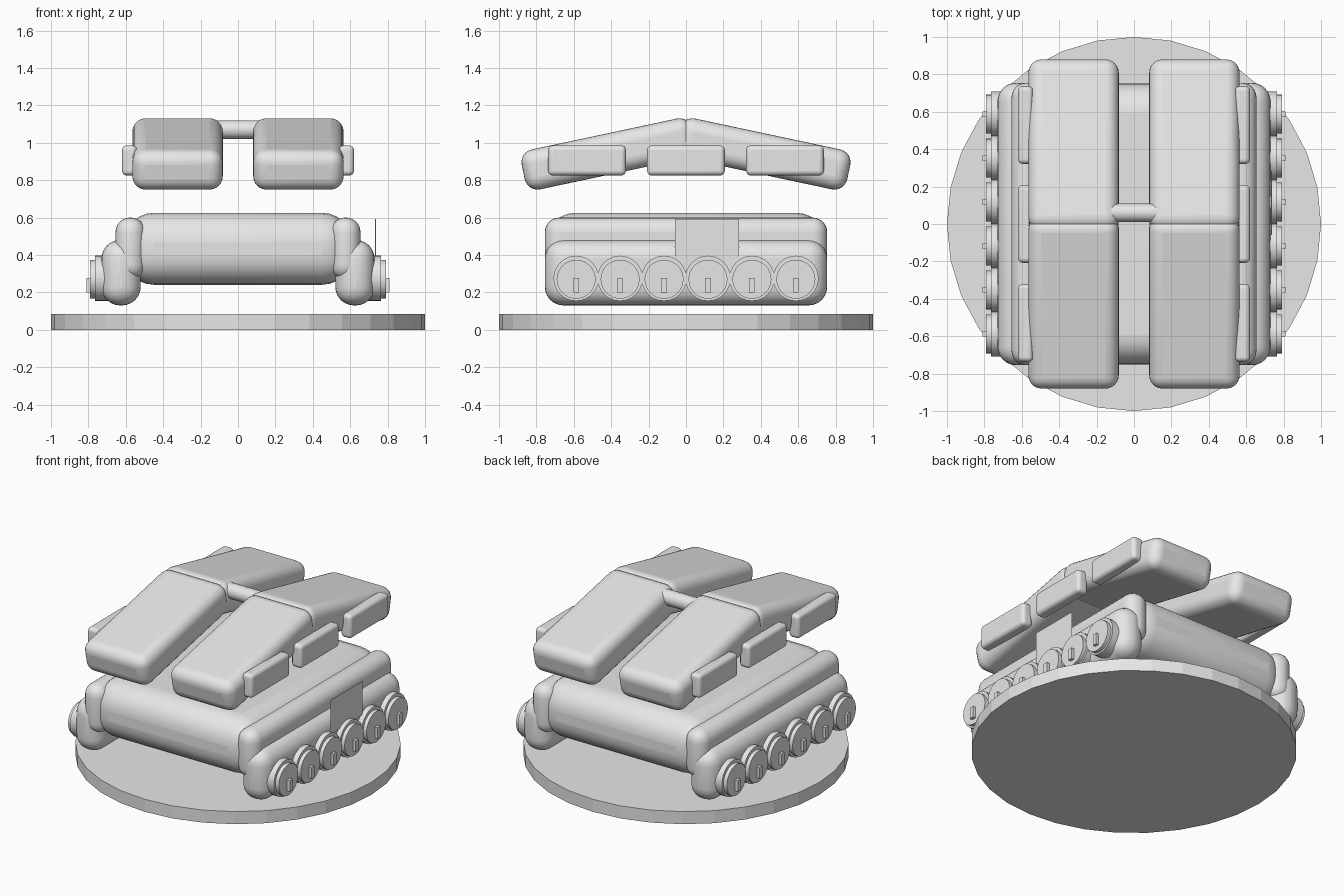
import bpy
import math

cube = bpy.data.objects.get("Cube")
if cube:
    bpy.data.objects.remove(cube, do_unlink=True)

grey = bpy.data.materials.new("light_grey")
grey.use_nodes = True
colour = (0.8, 0.8, 0.8, 1)
grey.diffuse_color = colour
grey.node_tree.nodes["Principled BSDF"].inputs["Base Color"].default_value = colour


def finish(name, smooth=True):
    """Name the active object, bake its scale, colour and shade it."""
    ob = bpy.context.object
    ob.name = name
    bpy.ops.object.transform_apply(location=False, rotation=False, scale=True)
    ob.data.materials.append(grey)
    if smooth:
        bpy.ops.object.shade_smooth_by_angle(angle=math.radians(35))
    return ob


def box(name, centre, size, bevel=0, tilt=0):
    """Box with optional rounded edges, tilted about x."""
    bpy.ops.mesh.primitive_cube_add(size=1, location=centre, rotation=(tilt, 0, 0))
    bpy.context.object.scale = size
    ob = finish(name, bevel > 0)
    if bevel:
        mod = ob.modifiers.new("rounding", "BEVEL")
        mod.width = bevel
        mod.segments = 6
        mod.limit_method = "NONE"
    return ob


def rod(name, centre, radius, length, sides):
    """Cylinder lying along x."""
    bpy.ops.mesh.primitive_cylinder_add(
        vertices=sides, radius=radius, depth=length,
        location=centre, rotation=(0, math.pi / 2, 0))
    return finish(name)


# Round base
bpy.ops.mesh.primitive_cylinder_add(vertices=32, radius=1, depth=0.085,
                                    location=(0, 0, 0.0425))
finish("base_disc", False)

# Rounded hull
box("hull", (0, 0, 0.433), (1.22, 1.5, 0.385), 0.16)

for side, label in ((1, "left"), (-1, "right")):
    # Side rails of the hull
    box(f"{label}_upper_rail", (side * 0.575, 0, 0.435), (0.16, 1.51, 0.33), 0.078)
    box(f"{label}_lower_rail", (side * 0.625, 0, 0.305), (0.21, 1.51, 0.35), 0.1)

    # Wheels, each with a hub and a slot tab
    for i in range(6):
        y = (i - 2.5) * 0.235
        rod(f"{label}_wheel_{i}", (side * 0.71, y, 0.275), 0.121, 0.11, 32)
        rod(f"{label}_hub_{i}", (side * 0.74, y, 0.27), 0.104, 0.1, 32)
        box(f"{label}_hub_tab_{i}", (side * 0.79, y, 0.238), (0.04, 0.03, 0.076))

    # Sloping roof pods meeting at a ridge
    for end, part in ((1, "back"), (-1, "front")):
        box(f"{label}_{part}_roof_pod", (side * 0.323, end * 0.414, 0.94),
            (0.483, 0.933, 0.218), 0.07, -end * math.radians(12))

    # Small panels along the pod sides
    for i in range(3):
        box(f"{label}_roof_panel_{i}", (side * 0.58, (i - 1) * 0.529, 0.905),
            (0.08, 0.415, 0.16), 0.025)

# Bar joining the pods
rod("roof_bar", (0, 0.06, 1.07), 0.05, 0.3, 12)

# Thin side plate, on one side only
box("side_plate", (0.735, 0.112, 0.478), (0.003, 0.342, 0.23))
